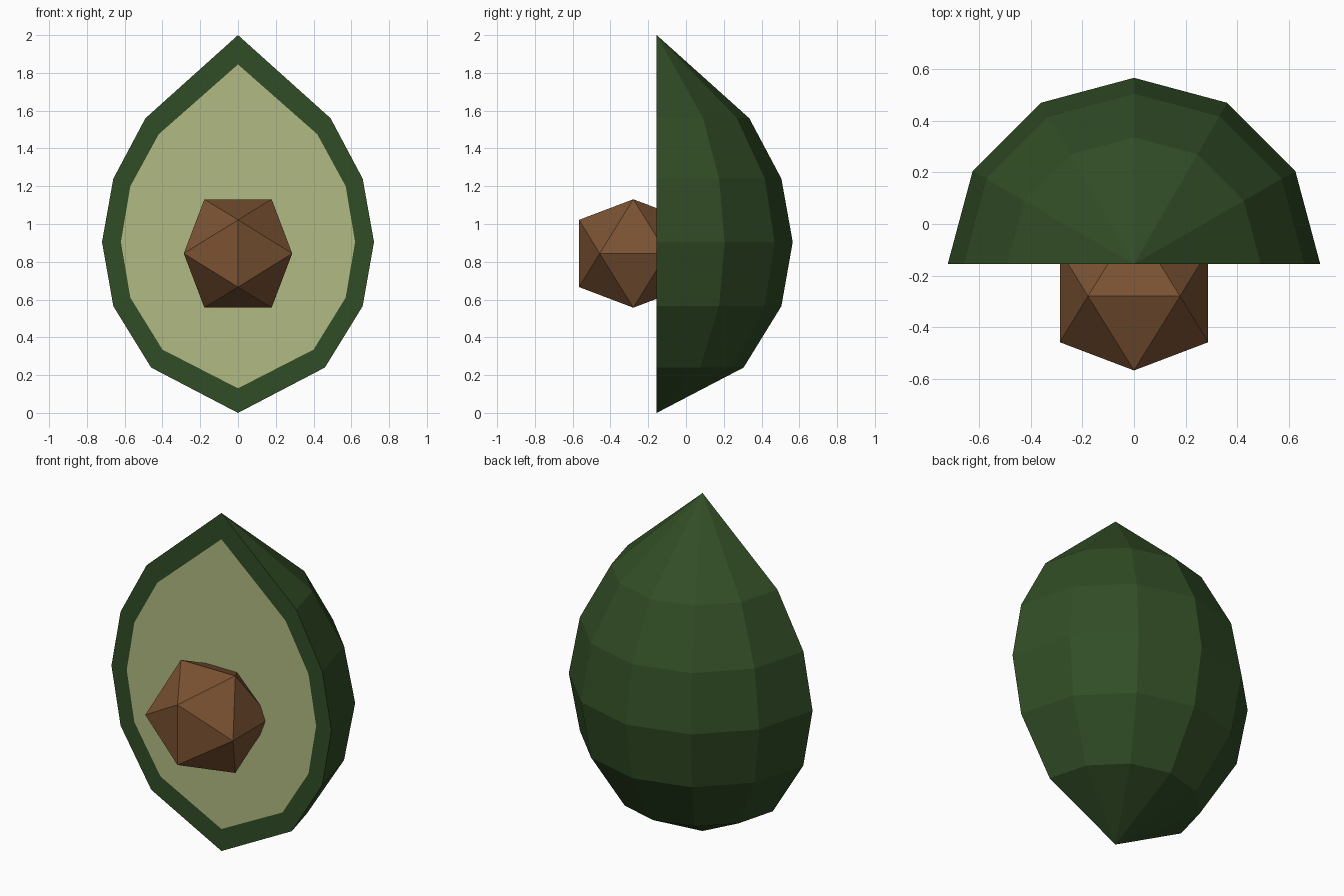
import bpy, bmesh
from math import sin, cos, pi
from mathutils import Vector

if "Cube" in bpy.data.objects:
    bpy.data.objects.remove(bpy.data.objects["Cube"])

CUT_Y = -0.155   # plane of the cut face
SEGMENTS = 6     # sides around the half skin


def material(name, r, g, b):
    m = bpy.data.materials.new(name)
    m.use_nodes = True
    m.diffuse_color = (r, g, b, 1)
    m.node_tree.nodes["Principled BSDF"].inputs["Base Color"].default_value = (r, g, b, 1)
    return m


def finish(bm, name, *mats):
    bmesh.ops.recalc_face_normals(bm, faces=bm.faces[:])
    mesh = bpy.data.meshes.new(name)
    bm.to_mesh(mesh)
    bm.free()
    for m in mats:
        mesh.materials.append(m)
    obj = bpy.data.objects.new(name, mesh)
    bpy.context.collection.objects.link(obj)
    return obj


skin = material("dark green skin", 0.031, 0.074, 0.019)
flesh = material("pale green flesh", 0.442, 0.49, 0.225)
brown = material("brown pit", 0.195, 0.084, 0.032)

# Outline (radius, height) of the skin and of the flesh, bottom to top
outer = [(0, 0), (0.46, 0.24), (0.66, 0.565), (0.72, 0.905),
         (0.66, 1.24), (0.49, 1.56), (0, 2.0)]
inner = [(0, 0.13), (0.40, 0.335), (0.57, 0.61), (0.62, 0.905),
         (0.57, 1.20), (0.42, 1.475), (0, 1.845)]

bm = bmesh.new()


def rings(profile, steps):
    """Half-turn rings of vertices; a zero radius gives one shared pole."""
    out = []
    for r, z in profile:
        if r == 0:
            out.append([bm.verts.new((0, CUT_Y, z))] * (steps + 1))
        else:
            out.append([bm.verts.new((r * cos(pi * i / steps),
                                      CUT_Y + r * sin(pi * i / steps), z))
                        for i in range(steps + 1)])
    return out


def face(verts, mat=0):
    bm.faces.new(list(dict.fromkeys(verts))).material_index = mat


shell = rings(outer, SEGMENTS)
core = rings(inner, 1)
for (lo, hi), (clo, chi) in zip(zip(shell, shell[1:]), zip(core, core[1:])):
    # Rounded back
    for i in range(SEGMENTS):
        face([lo[i], lo[i + 1], hi[i + 1], hi[i]])
    # Rim of the cut on both sides
    for side in (0, -1):
        face([lo[side], hi[side], chi[side], clo[side]])
    # Flesh strip between the rims
    face([clo[0], clo[-1], chi[-1], chi[0]], 1)
finish(bm, "fruit_half", skin, flesh)

# Pit: icosahedron as the hull of three golden rectangles
bm = bmesh.new()
a, b = 0.178, 0.287
for s in (-a, a):
    for t in (-b, b):
        for co in ((s, 0, t), (0, t, s), (t, s, 0)):
            bm.verts.new(co)
bmesh.ops.convex_hull(bm, input=bm.verts[:])
pit = finish(bm, "pit", brown)
pit.location = Vector((0, -0.279, 0.844))
